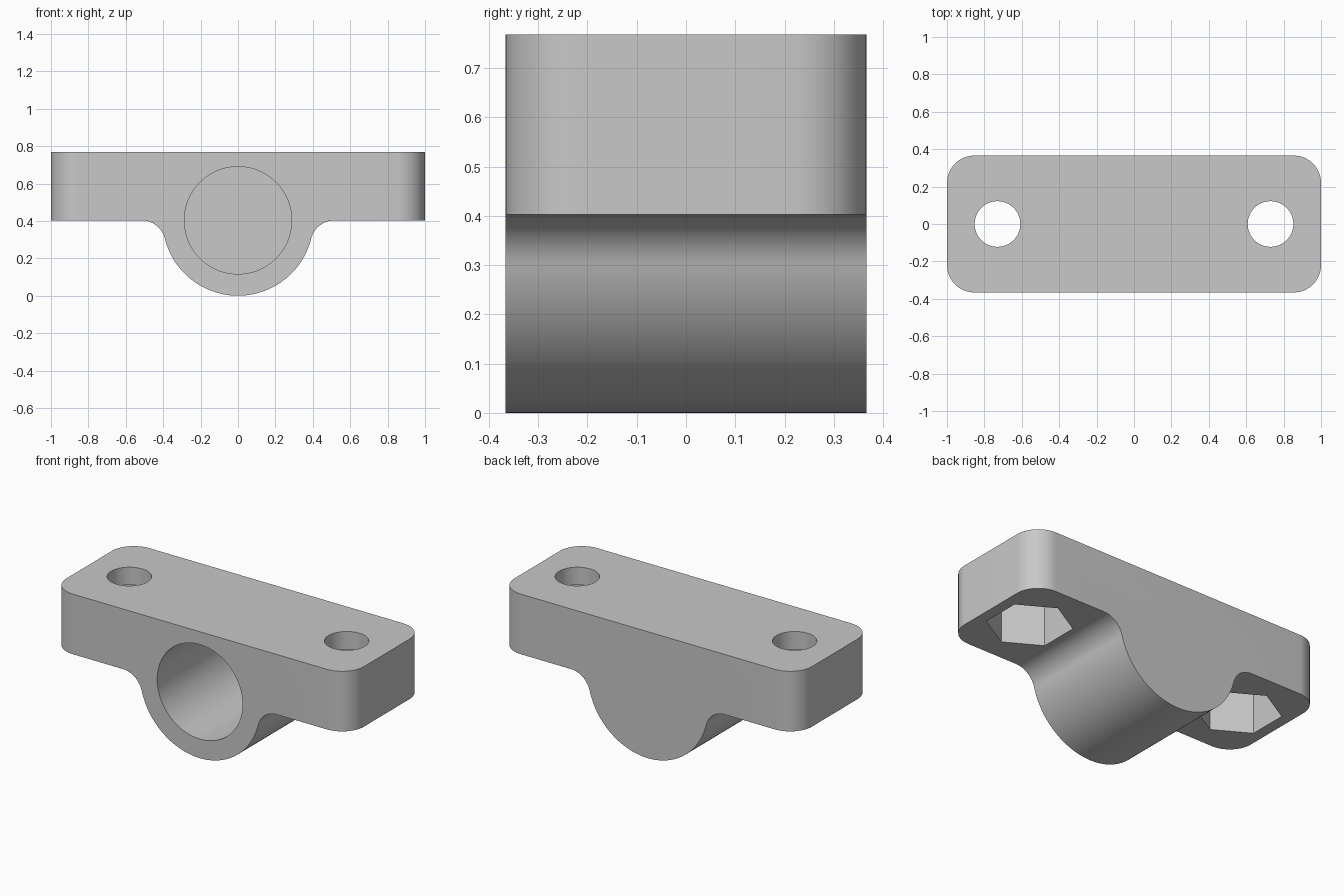
import bpy
import bmesh
from math import sin, cos, pi, sqrt, atan2
from mathutils import Vector

if "Cube" in bpy.data.objects:
    bpy.data.objects.remove(bpy.data.objects["Cube"])

# Main sizes
HALF_DEPTH, TOP, UNDERSIDE = 0.366, 0.768, 0.403
CORNER, FILLET = 0.147, 0.13
BORE_RADIUS, BACK_WALL = 0.287, 0.07
HOLE_X, HOLE_RADIUS, NUT_RADIUS, NUT_TOP = 0.73, 0.122, 0.235, 0.66

grey = bpy.data.materials.new("plain grey")
grey.use_nodes = True
grey.diffuse_color = (0.58, 0.58, 0.58, 1)
grey.node_tree.nodes["Principled BSDF"].inputs["Base Color"].default_value = grey.diffuse_color


def arc(cx, cy, radius, start, end, steps):
    """Points along an arc, both ends included."""
    angles = [start + (end - start) * i / steps for i in range(steps + 1)]
    return [(cx + radius * cos(a), cy + radius * sin(a)) for a in angles]


def circle(cx, cy, radius, sides, turn=0.0):
    return arc(cx, cy, radius, turn, turn + 2 * pi, sides)[:-1]


def prism(name, outline, low, high, axis="Z"):
    """Extrude an outline along Z, or an XZ outline along Y."""
    def place(p, h):
        return Vector((p[0], p[1], h)) if axis == "Z" else Vector((p[0], h, p[1]))
    bm = bmesh.new()
    face = bm.faces.new([bm.verts.new(place(p, low)) for p in outline])
    grown = bmesh.ops.extrude_face_region(bm, geom=[face])["geom"]
    shift = place((0, 0), high - low)
    bmesh.ops.translate(bm, vec=shift, verts=[g for g in grown if isinstance(g, bmesh.types.BMVert)])
    bmesh.ops.recalc_face_normals(bm, faces=bm.faces)
    mesh = bpy.data.meshes.new(name)
    bm.to_mesh(mesh)
    bm.free()
    mesh.materials.append(grey)
    obj = bpy.data.objects.new(name, mesh)
    bpy.context.collection.objects.link(obj)
    return obj


def select_only(obj):
    bpy.ops.object.select_all(action="DESELECT")
    obj.select_set(True)
    bpy.context.view_layer.objects.active = obj


def combine(target, tool, operation):
    """Apply a boolean and discard the tool."""
    tool.hide_render = True
    mod = target.modifiers.new(operation.lower(), "BOOLEAN")
    mod.operation, mod.object, mod.solver = operation, tool, "EXACT"
    select_only(target)
    bpy.ops.object.modifier_apply(modifier=mod.name)
    bpy.data.objects.remove(tool)


# Front profile: flat bar with a round boss blended in underneath
boss_radius = UNDERSIDE
fillet_x = sqrt((boss_radius + FILLET) ** 2 - FILLET ** 2)
fillet_z = UNDERSIDE - FILLET
dip = atan2(FILLET, fillet_x)
right_half = arc(0, UNDERSIDE, boss_radius, -pi / 2, -dip, 40)
right_half += arc(fillet_x, fillet_z, FILLET, pi - dip, pi / 2, 16)[1:]
right_half += [(1.2, UNDERSIDE), (1.2, TOP)]
left_half = [(-x, z) for x, z in reversed(right_half[1:])]
body = prism("clamp_body", right_half + left_half, -0.6, 0.6, "Y")

# Rounded vertical corners
plan = []
for i, (sx, sy) in enumerate([(1, 1), (-1, 1), (-1, -1), (1, -1)]):
    plan += arc(sx * (1 - CORNER), sy * (HALF_DEPTH - CORNER), CORNER,
                i * pi / 2, (i + 1) * pi / 2, 16)
combine(body, prism("plan_trim", plan, -0.3, 1.2), "INTERSECT")

# Blind bore, open at the front
bore = prism("bore_cutter", circle(0, UNDERSIDE, BORE_RADIUS, 96),
             -0.8, HALF_DEPTH - BACK_WALL, "Y")
combine(body, bore, "DIFFERENCE")

# Bolt holes from above and hexagonal nut pockets from below
for side in (-1, 1):
    x = side * HOLE_X
    combine(body, prism("nut_cutter", circle(x, 0, NUT_RADIUS, 6, pi / 6), 0.1, NUT_TOP), "DIFFERENCE")
    combine(body, prism("bolt_cutter", circle(x, 0, HOLE_RADIUS, 64), 0.5, 1.0), "DIFFERENCE")

select_only(body)
bpy.ops.object.shade_smooth_by_angle(angle=pi / 6)
